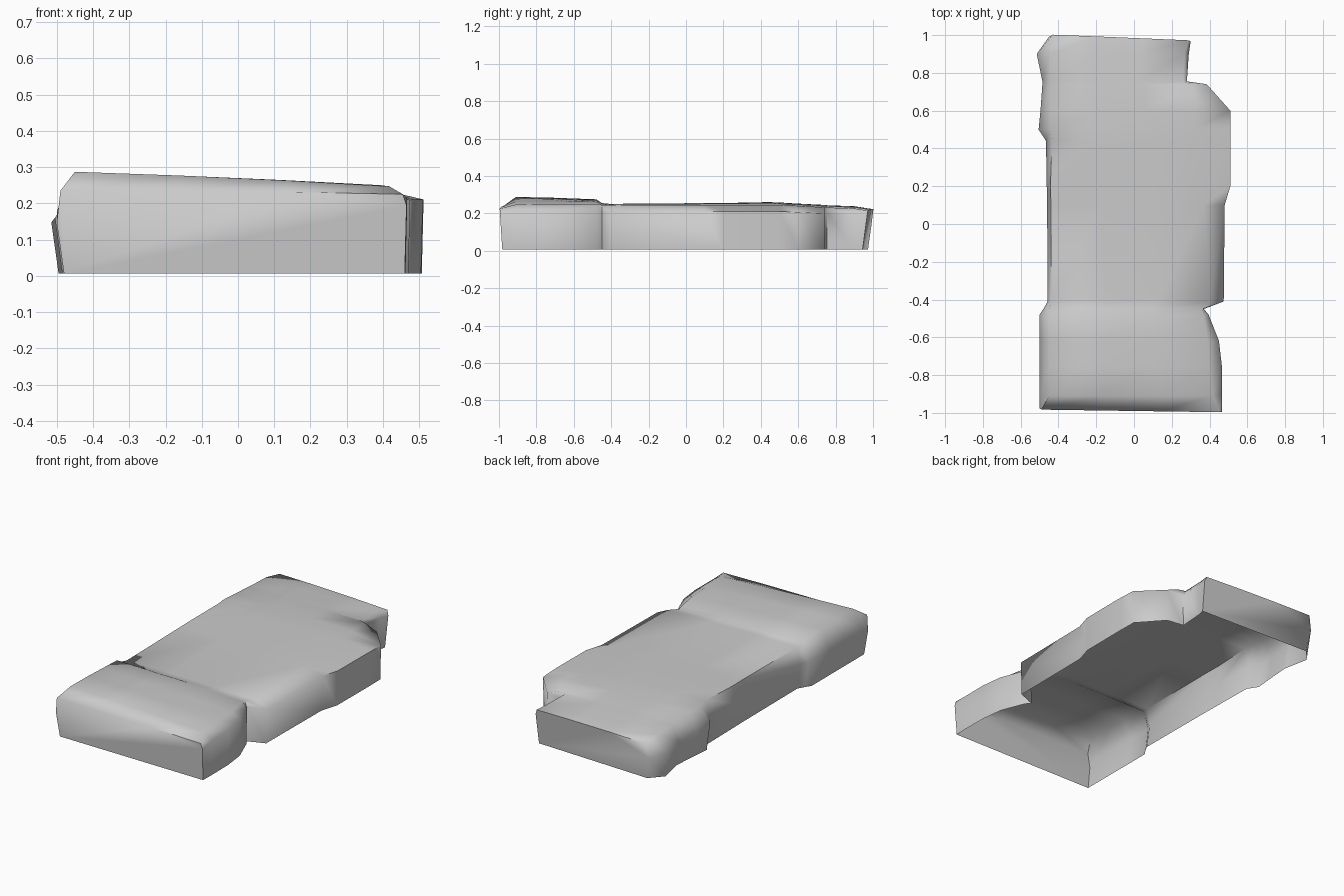
import bpy
import math

# Remove the default cube only
default_cube = bpy.data.objects.get("Cube")
if default_cube:
    bpy.data.objects.remove(default_cube, do_unlink=True)


def make_material(name, colour):
    material = bpy.data.materials.new(name)
    material.use_nodes = True
    material.diffuse_color = colour
    shader = material.node_tree.nodes["Principled BSDF"]
    shader.inputs["Base Color"].default_value = colour
    return material


# Stations from front to back:
# y, left x, right x, left height, right height, left inset, right inset
STATIONS = [
    (-.99, -.5, .465, .235, .225, .01, .01),
    (-.91, -.5, .467, .287, .247, .05, .05),
    (-.75, -.5, .465, .285, .25, .05, .07),
    (-.62, -.5, .45, .28, .25, .05, .06),
    (-.48, -.5, .395, .275, .25, .05, .03),
    (-.45, -.48, .37, .255, .245, .03, .01),
    (-.41, -.457, .475, .25, .243, .02, .07),
    (.1, -.46, .48, .255, .245, .02, .11),
    (.2, -.462, .51, .255, .245, .02, .15),
    (.44, -.466, .512, .26, .245, .03, .2),
    (.5, -.505, .512, .258, .244, .06, .2),
    (.6, -.495, .51, .252, .24, .05, .19),
    (.74, -.485, .385, .245, .232, .04, .08),
    (.755, -.485, .28, .243, .231, .04, .02),
    (.9, -.515, .29, .238, .226, .07, .02),
    (.985, -.45, .3, .222, .215, .02, .01),
]
RIM = .006


def cross_section(y, left, right, z_left, z_right, in_left, in_right):
    """Arch from the left rim over the top to the right rim."""
    a, b = left + in_left, right - in_right
    points = [(left + .02, RIM), (left, z_left * .62), (a, z_left)]
    for t in (.33, .67):
        points.append((a + (b - a) * t, z_left + (z_right - z_left) * t + .003))
    points += [(b, z_right), (right, z_right * .86), (right - .005, RIM)]
    return [(x, y, z) for x, z in points]


def lean_end(section, skew, tuck):
    """Skew an end wall across x and tuck its lower rim inward."""
    top = max(z for x, y, z in section)
    return [(x, y + skew * x + tuck * (1 - z / top), z) for x, y, z in section]


# Hollow shell, open underneath
sections = [cross_section(*station) for station in STATIONS]
sections[0] = lean_end(sections[0], -.015, .015)
sections[-1] = lean_end(sections[-1], -.04, -.03)

count = len(sections[0])
verts = [point for section in sections for point in section]
faces = []
for row in range(len(sections) - 1):
    for i in range(count - 1):
        a = row * count + i
        faces.append((a, a + 1, a + count + 1, a + count))

# Front and back end walls
last = (len(sections) - 1) * count
faces.append(tuple(reversed(range(count))))
faces.append(tuple(range(last, last + count)))

mesh = bpy.data.meshes.new("hollow_shell")
mesh.from_pydata(verts, [], faces)
mesh.materials.append(make_material("plain_grey", (.6, .6, .6, 1)))
mesh.update()

shell = bpy.data.objects.new("hollow_shell", mesh)
bpy.context.collection.objects.link(shell)

# Smooth body with sharp notch edges
bpy.ops.object.select_all(action="DESELECT")
shell.select_set(True)
bpy.context.view_layer.objects.active = shell
bpy.ops.object.shade_smooth_by_angle(angle=math.radians(75))
